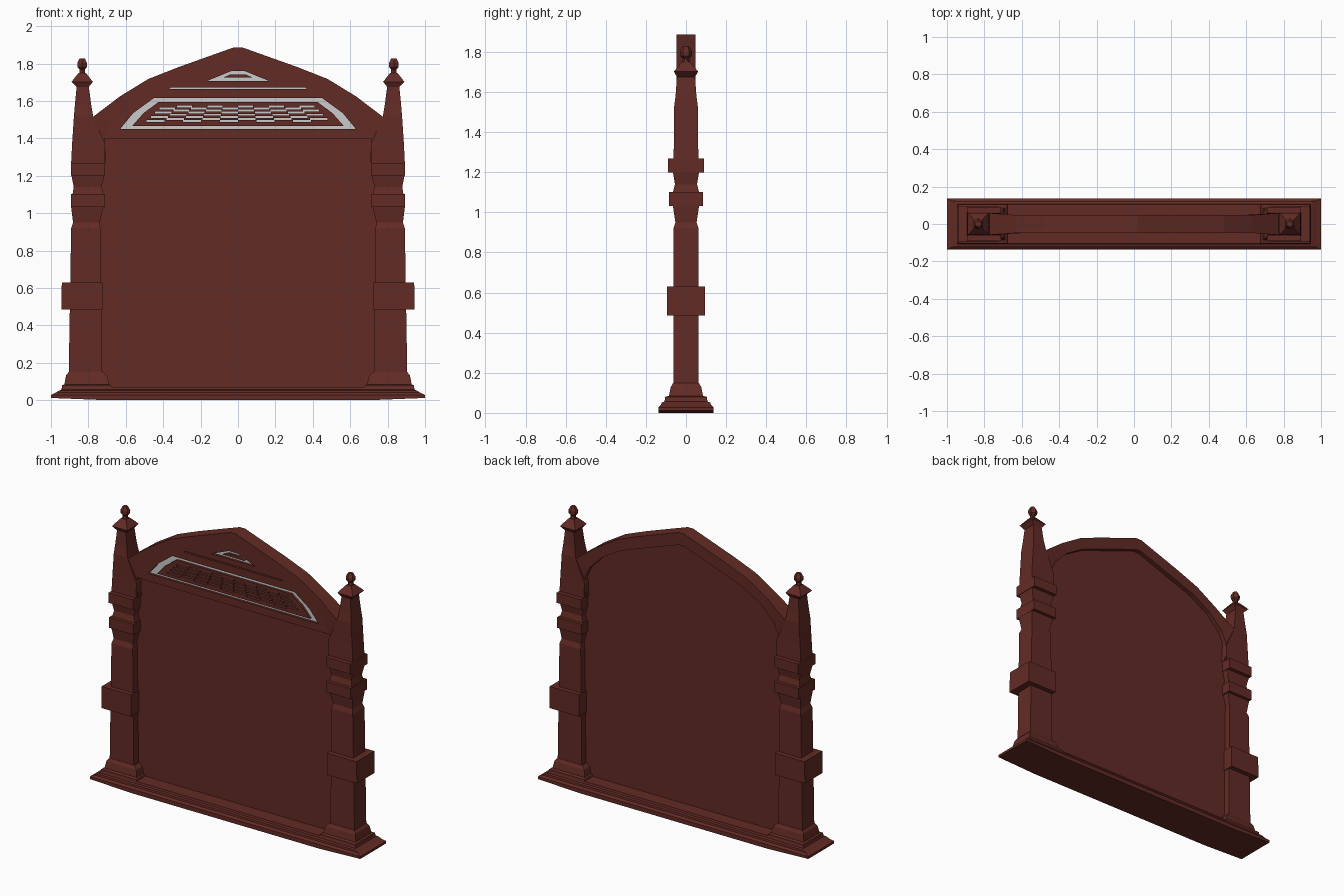
import bpy, bmesh, math

if "Cube" in bpy.data.objects:
    bpy.data.objects.remove(bpy.data.objects["Cube"])

wood = bpy.data.materials.new("dark_red_wood")
wood.diffuse_color = (0.125, 0.024, 0.018, 1)
wood.use_nodes = True
wood.node_tree.nodes["Principled BSDF"].inputs["Base Color"].default_value = wood.diffuse_color


def finish(name, bm, mat=wood):
    bmesh.ops.recalc_face_normals(bm, faces=bm.faces)
    me = bpy.data.meshes.new(name)
    bm.to_mesh(me)
    bm.free()
    if mat:
        me.materials.append(mat)
    ob = bpy.data.objects.new(name, me)
    bpy.context.collection.objects.link(ob)
    return ob


def loft(name, rings, side=1):
    """Stack of rectangles, each (z, outer x, inner x, half depth)."""
    bm = bmesh.new()
    loops = [[bm.verts.new((side * x, y, z)) for x, y in
              ((xo, -d), (xo, d), (xi, d), (xi, -d))] for z, xo, xi, d in rings]
    for a, b in zip(loops, loops[1:]):
        for i in range(4):
            j = (i + 1) % 4
            bm.faces.new((a[i], a[j], b[j], b[i]))
    bm.faces.new(loops[0])
    bm.faces.new(loops[-1])
    return finish(name, bm)


def add_prism(bm, pts, y0, y1):
    """Extrude an outline in the xz plane from y0 to y1."""
    f = [bm.verts.new((x, y0, z)) for x, z in pts]
    b = [bm.verts.new((x, y1, z)) for x, z in pts]
    bm.faces.new(f)
    bm.faces.new(b)
    for i in range(len(pts)):
        j = (i + 1) % len(pts)
        bm.faces.new((f[i], f[j], b[j], b[i]))


def add_band(bm, outer, inner, y0, y1, closed):
    """Solid band between two matching outlines."""
    grid = [[bm.verts.new((x, y, z)) for x, z in line]
            for line, y in ((outer, y0), (inner, y0), (inner, y1), (outer, y1))]
    n = len(outer)
    for i in range(n if closed else n - 1):
        j = (i + 1) % n
        for k in range(4):
            a, b = grid[k], grid[(k + 1) % 4]
            bm.faces.new((a[i], a[j], b[j], b[i]))
    if not closed:
        for i in (0, n - 1):
            bm.faces.new([g[i] for g in grid])


def mirror(half):
    """Left half outline, completed to the right."""
    return half + [(-x, z) for x, z in reversed(half)]


# Stepped base, full length, with slightly raised ends underneath
loft("base", [(.012, 1, -1, .137), (.028, 1, -1, .137), (.04, .975, -.975, .124),
              (.052, .955, -.955, .122), (.056, .945, -.945, .108), (.070, .94, -.94, .105)])
bm = bmesh.new()
add_prism(bm, mirror([(-1, .012), (-.7, 0)]), -.137, .137)
finish("base_underside", bm)

# Pillars with plinths, bands, caps and finials
plinth = [(.05, .945, .67, .107), (.08, .94, .68, .104), (.085, .928, .69, .085),
          (.13, .92, .70, .076), (.135, .918, .705, .072), (.15, .905, .72, .065)]
shaft = [(.14, .905, .727, .0625), (.92, .892, .735, .0625), (.95, .882, .74, .053),
         (1.03, .892, .72, .065), (1.10, .885, .72, .065), (1.14, .878, .73, .055),
         (1.20, .89, .715, .065), (1.27, .892, .71, .062), (1.37, .887, .71, .06),
         (1.52, .877, .775, .06), (1.58, .872, .785, .052), (1.68, .862, .798, .045)]
cap = [(1.675, .862, .798, .045), (1.702, .89, .776, .06), (1.715, .88, .786, .05),
       (1.75, .852, .814, .019)]
for side, word in ((-1, "left"), (1, "right")):
    loft(word + "_plinth", plinth, side)
    loft(word + "_pillar", shaft, side)
    loft(word + "_block", [(.485, .945, .724, .094), (.63, .942, .724, .094)], side)
    loft(word + "_lower_collar", [(1.032, .893, .712, .086), (1.102, .893, .712, .086)], side)
    loft(word + "_upper_collar", [(1.2, .893, .712, .09), (1.268, .893, .712, .09)], side)
    loft(word + "_cap", cap, side)
    # faceted finial knob
    bm = bmesh.new()
    prev = None
    for z, r in ((1.74, .019), (1.768, .016), (1.78, .028), (1.803, .030), (1.828, .016)):
        ring = [bm.verts.new((side * .833 + r * math.cos(math.tau * (k + .5) / 6),
                              r * math.sin(math.tau * (k + .5) / 6), z)) for k in range(6)]
        if prev:
            for k in range(6):
                m = (k + 1) % 6
                bm.faces.new((prev[k], prev[m], ring[m], ring[k]))
        else:
            bm.faces.new(ring)
        prev = ring
    bm.faces.new(prev)
    finish(word + "_finial", bm)

# Arched top frame, a little deeper where it meets the pillars
outer = mirror([(-.80, 1.27), (-.80, 1.49), (-.775, 1.515), (-.63, 1.625), (-.48, 1.717),
                (-.32, 1.78), (-.02, 1.887)])
inner = mirror([(-.705, 1.27), (-.715, 1.40), (-.68, 1.475), (-.585, 1.57), (-.45, 1.65),
                (-.30, 1.705), (-.02, 1.805)])
bm = bmesh.new()
add_band(bm, outer, inner, -.048, .048, False)
for v in bm.verts:
    if abs(v.co.x) > .74:
        v.co.y *= 1.22
finish("arch_frame", bm)

# Main panel filling the opening
bm = bmesh.new()
add_prism(bm, [(-.76, .05), (-.76, 1.40)] + inner[2:-2] + [(.76, 1.40), (.76, .05)], -.012, .018)
finish("main_panel", bm)


# Shapes of the pierced ornament: border, chequer, strip and crest
def ornament(y0, y1):
    bm = bmesh.new()
    add_band(bm, mirror([(-.63, 1.45), (-.56, 1.535), (-.45, 1.615)]),
             mirror([(-.565, 1.467), (-.505, 1.535), (-.425, 1.594)]), y0, y1, True)
    rows, cols, dz = 8, 10, .0112
    for r in range(rows):
        half = .49 - .08 * r / (rows - 1)
        w = 2 * half / cols
        for c in range(cols):
            if (r + c) % 2 == 0:
                xa, za = -half + c * w + .001, 1.487 + r * dz + .0004
                xb, zb = xa + w - .002, za + dz - .0008
                add_prism(bm, [(xa, za), (xb, za), (xb, zb), (xa, zb)], y0, y1)
    add_prism(bm, mirror([(-.37, 1.663), (-.36, 1.671)]), y0, y1)
    add_band(bm, mirror([(-.165, 1.707), (-.035, 1.76)]),
             mirror([(-.08, 1.724), (-.04, 1.742)]), y0, y1, True)
    return bm


finish("grey_inlay", ornament(-.032, -.011), None)
cutter = finish("ornament_cutter", ornament(-.07, .005))

# Front plate under the arch, pierced so the grey inlay shows through
bm = bmesh.new()
add_prism(bm, inner[1:-1], -.048, -.011)
plate = finish("arch_plate", bm)
cut = plate.modifiers.new("pierce", 'BOOLEAN')
cut.operation, cut.object, cut.solver = 'DIFFERENCE', cutter, 'EXACT'
cutter.hide_render = True
cutter.hide_viewport = True
